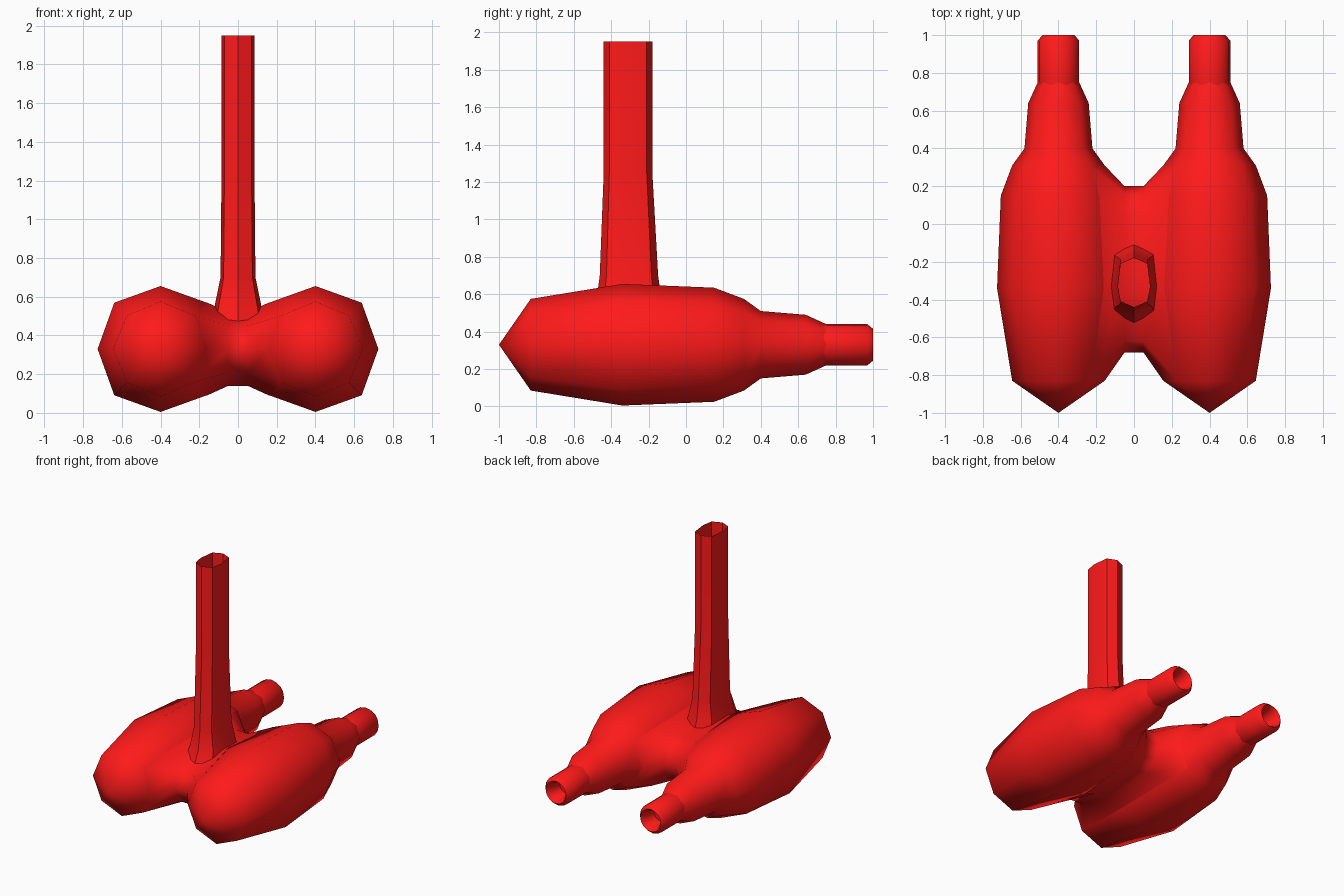
import bpy, bmesh
from math import cos, sin, pi, radians

if "Cube" in bpy.data.objects:
    bpy.data.objects.remove(bpy.data.objects["Cube"])

red = bpy.data.materials.new("red")
red.diffuse_color = (1.0, 0.01, 0.01, 1)
red.use_nodes = True
red.node_tree.nodes["Principled BSDF"].inputs["Base Color"].default_value = red.diffuse_color


def loft(name, rings, angle=65, cap_start=False, cap_end=False):
    """Skin a list of equal-sized closed rings into one object."""
    bm = bmesh.new()
    loops = [[bm.verts.new(p) for p in ring] for ring in rings]
    n = len(loops[0])
    for a, b in zip(loops, loops[1:]):
        for i in range(n):
            j = (i + 1) % n
            bm.faces.new((a[i], a[j], b[j], b[i]))
    if cap_start:
        bm.faces.new(loops[0])
    if cap_end:
        bm.faces.new(loops[-1])
    bmesh.ops.remove_doubles(bm, verts=bm.verts, dist=0.0005)
    bmesh.ops.recalc_face_normals(bm, faces=bm.faces)
    me = bpy.data.meshes.new(name)
    bm.to_mesh(me)
    bm.free()
    me.shade_smooth()
    me.set_sharp_from_angle(angle=radians(angle))
    me.materials.append(red)
    ob = bpy.data.objects.new(name, me)
    bpy.context.collection.objects.link(ob)
    return ob


def ring(x, y, r, sides, bulge=1.0):
    pts = []
    for i in range(sides):
        a = 2 * pi * i / sides
        k = r * (bulge if i % 2 else 1)
        pts.append((x + k * cos(a), y, 0.33 + k * sin(a)))
    return pts


# Pod outline (y, radius) and round nozzle with a recessed mouth
pod = [(-1, 0), (-0.83, 0.245), (-0.34, 0.325), (0.15, 0.305), (0.31, 0.245),
       (0.40, 0.18), (0.64, 0.16), (0.75, 0.11)]
nozzle = [(0.70, 0.105), (0.75, 0.11), (0.97, 0.11), (1.0, 0.085),
          (0.97, 0.065), (0.88, 0.05), (0.88, 0)]

for side, x in (("left", -0.4), ("right", 0.4)):
    loft(side + "_pod", [ring(x, y, r, 8, 1.04 if y == -0.34 else 1) for y, r in pod],
         cap_end=True)
    loft(side + "_nozzle", [ring(x, y, r, 16) for y, r in nozzle], angle=40)

# Waisted bridge between the pods: upper half of each section, mirrored below
outer = [(0.155, -0.83, 0), (0.227, -0.83, 0.173), (0.16, -0.34, 0.24),
         (0.184, 0.15, 0.215), (0.227, 0.31, 0.173), (0.155, 0.31, 0)]
inner = [(0.05, -0.68, 0), (0.05, -0.62, 0.12), (0.05, -0.34, 0.19),
         (0.05, 0.05, 0.17), (0.05, 0.16, 0.11), (0.05, 0.20, 0)]


def bridge_ring(half, sign):
    full = half + [(x, y, -z) for x, y, z in half[-2:0:-1]]
    return [(sign * x, y, 0.33 + z) for x, y, z in full]


loft("bridge", [bridge_ring(outer, -1), bridge_ring(inner, -1),
                bridge_ring(inner, 1), bridge_ring(outer, 1)])

# Hollow upright post, open at the top and flared into the bridge
section = [(0, -0.13), (0.07, -0.10), (0.085, -0.02), (0.07, 0.10), (0, 0.13)]
section += [(-x, y) for x, y in section[-2:0:-1]]


def post_ring(z, sx, sy, cy):
    return [(x * sx, cy + y * sy, z) for x, y in section]


loft("post", [post_ring(0.47, 1.6, 1.65, -0.31), post_ring(0.56, 1.4, 1.35, -0.305),
              post_ring(0.70, 1.06, 1.2, -0.305), post_ring(1.25, 1, 1, -0.31),
              post_ring(1.95, 1, 1, -0.31)], angle=35)
